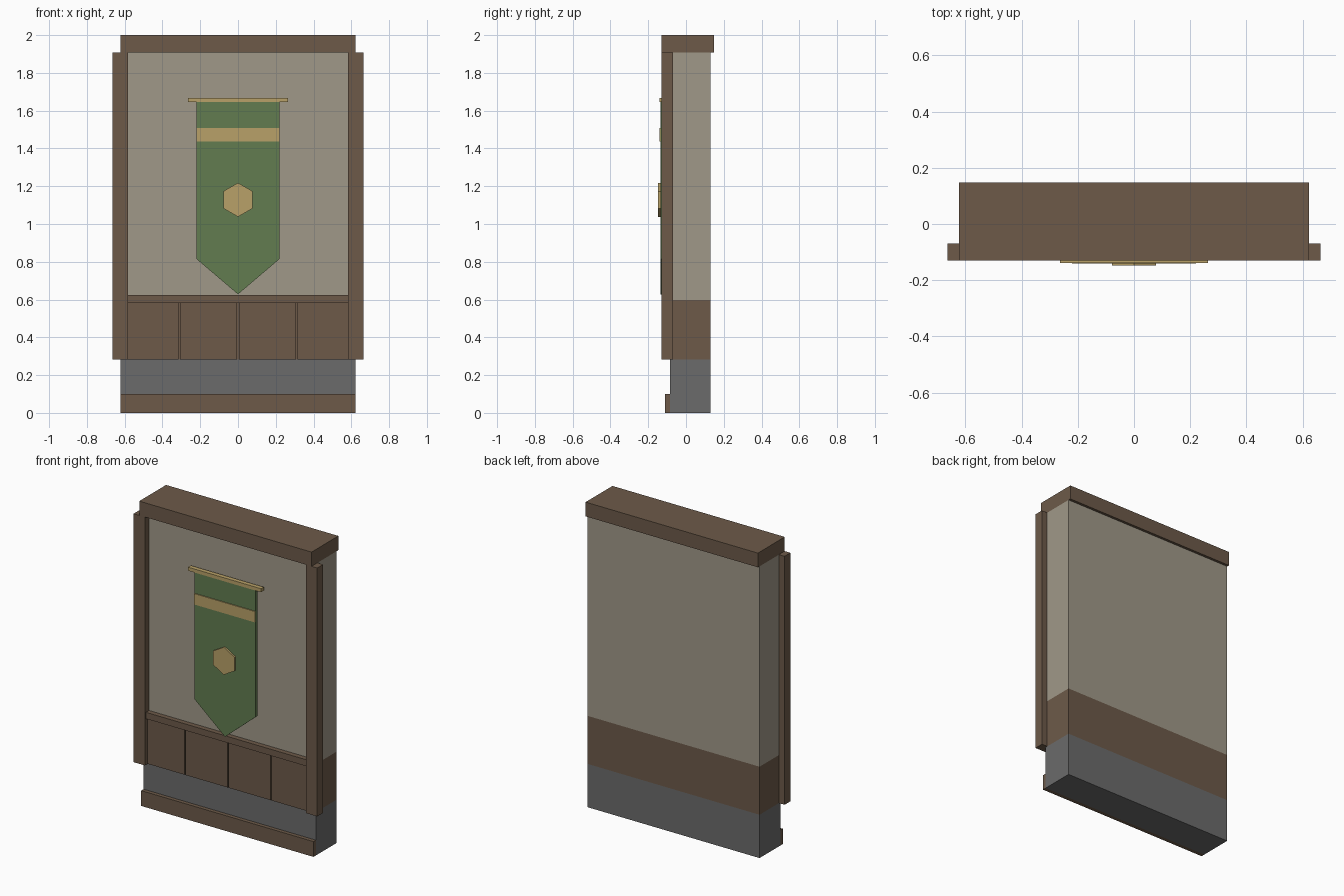
import bpy, bmesh, math

if "Cube" in bpy.data.objects:
    bpy.data.objects.remove(bpy.data.objects["Cube"])

def lin(c):
    c /= 255
    return c / 12.92 if c <= 0.04045 else ((c + 0.055) / 1.055) ** 2.4

def material(name, r, g, b):
    m = bpy.data.materials.new(name)
    m.diffuse_color = (lin(r), lin(g), lin(b), 1)
    m.use_nodes = True
    m.node_tree.nodes["Principled BSDF"].inputs["Base Color"].default_value = m.diffuse_color
    return m

WOOD = material("brown wood", 109, 90, 73)
PLASTER = material("plaster", 160, 153, 137)
STONE = material("grey stone", 107, 107, 107)
GREEN = material("green cloth", 98, 124, 80)
GOLD = material("gold trim", 184, 161, 104)

def prism(name, outline, y0, y1, mat):
    """Extrude an x-z outline from y0 back to y1."""
    bm = bmesh.new()
    face = bm.faces.new([bm.verts.new((x, y0, z)) for x, z in outline])
    ext = bmesh.ops.extrude_face_region(bm, geom=[face])
    for v in ext["geom"]:
        if isinstance(v, bmesh.types.BMVert):
            v.co.y = y1
    bmesh.ops.recalc_face_normals(bm, faces=bm.faces)
    me = bpy.data.meshes.new(name)
    bm.to_mesh(me)
    bm.free()
    me.materials.append(mat)
    ob = bpy.data.objects.new(name, me)
    bpy.context.collection.objects.link(ob)
    return ob

def box(name, x0, x1, y0, y1, z0, z1, mat):
    return prism(name, [(x0, z0), (x1, z0), (x1, z1), (x0, z1)], y0, y1, mat)

W = 0.623       # half width of the wall
FRONT, BACK = -0.085, 0.13

# Wall layers
box("stone_base", -W, W, FRONT, BACK, 0, 0.283, STONE)
box("wainscot_core", -W, W, FRONT, BACK, 0.283, 0.597, WOOD)
box("plaster_wall", -W, W, FRONT, BACK, 0.597, 1.907, PLASTER)

# Timber trim
box("skirting_board", -W, W, -0.11, FRONT, 0, 0.1, WOOD)
box("top_beam", -W, W, -0.13, 0.147, 1.907, 2.0, WOOD)
box("chair_rail", -0.585, 0.585, -0.117, FRONT, 0.583, 0.625, WOOD)
for side, x0, x1 in (("left", -0.664, -0.583), ("right", 0.583, 0.664)):
    box(side + "_post", x0, x1, -0.13, -0.07, 0.283, 1.907, WOOD)

# Four wainscot panels with narrow gaps
step = 2 * W / 4
for i in range(4):
    x = -W + i * step
    box(f"wainscot_panel_{i + 1}", x + 0.004, x + step - 0.004,
        -0.102, FRONT, 0.283, 0.583, WOOD)

# Hanging banner with pointed end
prism("banner_cloth", [(-0.22, 1.647), (-0.22, 0.815), (0, 0.628),
                       (0.22, 0.815), (0.22, 1.647)], -0.135, -0.112, GREEN)
box("banner_rod", -0.264, 0.264, -0.139, -0.11, 1.645, 1.668, GOLD)
box("banner_stripe", -0.22, 0.22, -0.141, -0.134, 1.437, 1.508, GOLD)
prism("banner_hexagon",
      [(0.09 * math.sin(i * math.pi / 3), 1.128 + 0.09 * math.cos(i * math.pi / 3))
       for i in range(6)], -0.147, -0.134, GOLD)
